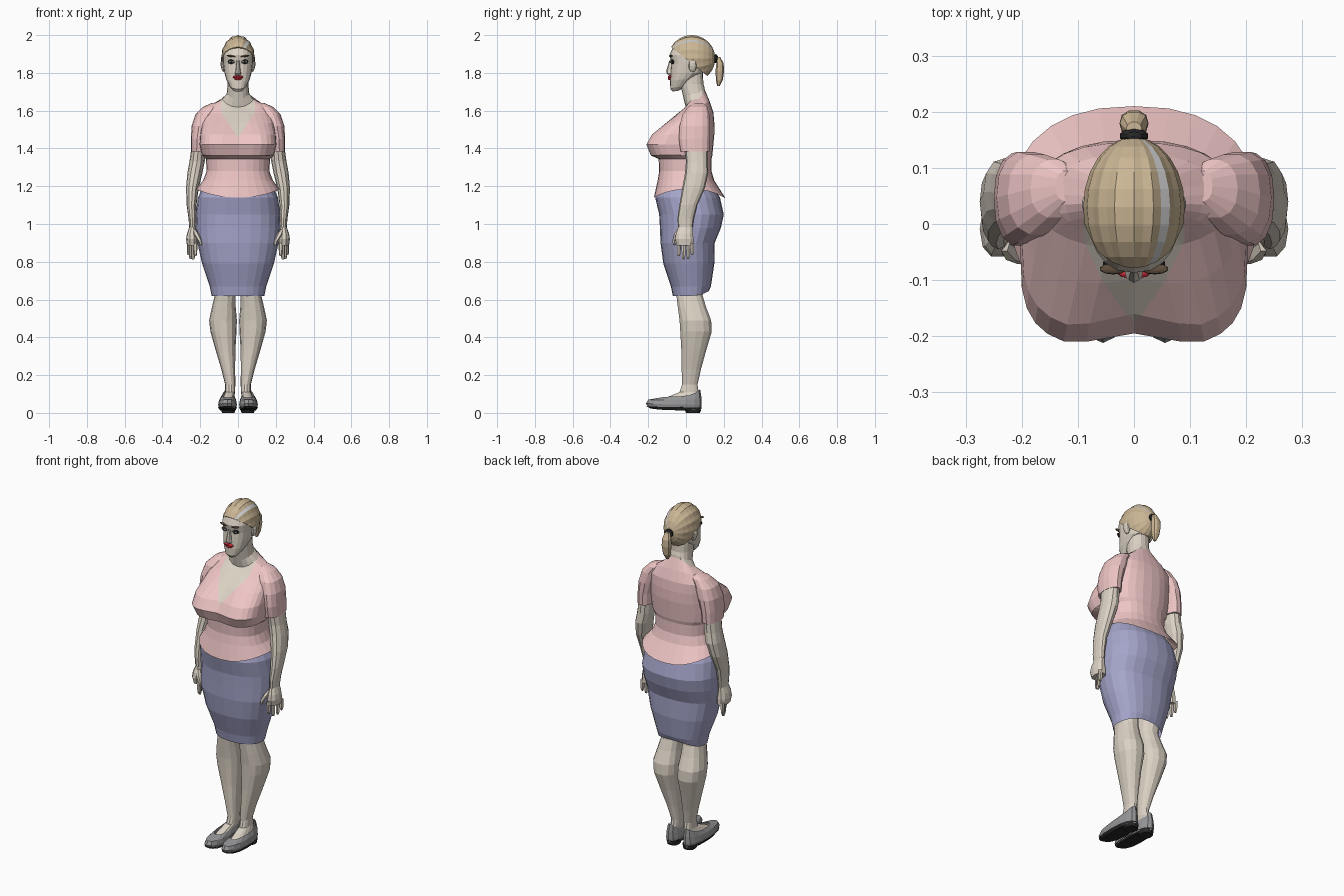
import bpy, bmesh
from math import sin, cos, pi, atan2
from mathutils import Vector, Matrix

COL = dict(skin=(.72, .65, .56, 1), pink=(.86, .56, .56, 1), blue=(.38, .38, .60, 1),
           hair=(.60, .47, .30, 1), black=(.02, .02, .02, 1), red=(.75, .03, .05, 1),
           white=(.9, .9, .9, 1), grey=(.55, .56, .58, 1), brow=(.12, .08, .05, 1),
           shoe=(.30, .30, .31, 1))
MATS = {}
for k, c in COL.items():
    MATS[k] = bpy.data.materials.new(k)
    MATS[k].diffuse_color = c


def finish(name, bm, mats, mirror=False):
    bmesh.ops.recalc_face_normals(bm, faces=bm.faces)
    me = bpy.data.meshes.new(name)
    bm.to_mesh(me)
    bm.free()
    for m in mats.split():
        me.materials.append(MATS[m])
    ob = bpy.data.objects.new(name, me)
    bpy.context.collection.objects.link(ob)
    if mirror:
        ob.modifiers.new("mirror", 'MIRROR').use_mirror_merge = False
    return ob


def sgnpow(v, p):
    return abs(v) ** p * (1 if v >= 0 else -1)


def loft_bm(rings, n, cap=(True, True)):
    """ring = x0, x1, y_front, y_back, z_side, z_front, z_back, front power, front dip"""
    bm = bmesh.new()
    loops = []
    for r in rings:
        x0, x1, yf, yb, zs, zf, zb, p, dip = tuple(r) + (r[4], r[4], .88, 0)[len(r) - 5:]
        cx, rx, cy, ry = (x0 + x1) / 2, (x1 - x0) / 2, (yf + yb) / 2, (yb - yf) / 2
        loop = []
        for k in range(n):
            c, s = cos(2 * pi * k / n), sin(2 * pi * k / n)
            q = p if s < 0 else .85
            dx = rx * sgnpow(c, q)
            y = cy + ry * sgnpow(s, q)
            if s < 0:
                y += dip * max(0, 1 - abs(dx) / (.6 * rx))
            z = zs + ((zf if s < 0 else zb) - zs) * s * s
            loop.append(bm.verts.new((cx + dx, y, z)))
        loops.append(loop)
    for a, b in zip(loops, loops[1:]):
        for k in range(n):
            bm.faces.new((a[k], a[(k + 1) % n], b[(k + 1) % n], b[k]))
    if cap[0]:
        bm.faces.new(loops[0])
    if cap[1]:
        bm.faces.new(loops[-1])
    return bm


def loft(name, rings, n, mat, mirror=False, cap=(True, True)):
    return finish(name, loft_bm(rings, n, cap), mat, mirror)


def sym(rows):
    return [(-r[0],) + tuple(r) for r in rows]


def ball(name, loc, size, mat, mirror=False, rot=0, u=10, v=6):
    bm = bmesh.new()
    m = Matrix.Translation(loc) @ Matrix.Rotation(rot, 4, 'Y') @ Matrix.Diagonal((*size, 1))
    bmesh.ops.create_uvsphere(bm, u_segments=u, v_segments=v, radius=1, matrix=m)
    return finish(name, bm, mat, mirror)


# torso shell, split along the neckline into blouse and bare chest
TORSO = sym([
    (.222, -.17, .21, 1.185, 1.14, 1.135),
    (.185, -.15, .15, 1.23),
    (.166, -.142, .135, 1.28),
    (.17, -.145, .135, 1.345),
    (.192, -.195, .14, 1.365, 1.362, 1.365, .62, .02),
    (.203, -.22, .145, 1.42, 1.42, 1.42, .58, .025),
    (.20, -.19, .15, 1.475, 1.475, 1.475, .62, .03),
    (.19, -.115, .15, 1.535, 1.535, 1.535, .75, .015),
    (.178, -.045, .145, 1.59, 1.585, 1.59),
    (.145, -.02, .125, 1.63, 1.605, 1.65),
    (.085, 0, .10, 1.66, 1.62, 1.71)])
for name, mat, want in (("blouse", 'pink', False), ("chest", 'skin', True)):
    bm = loft_bm(TORSO, 28, (False, False))
    for co, no in [((0, 0, 1.455), (1.5, 0, -1)), ((0, 0, 1.455), (-1.5, 0, -1)),
                   ((.09, 0, 0), (1, 0, 0)), ((-.09, 0, 0), (1, 0, 0))]:
        top = [f for f in bm.faces if f.calc_center_median().z > 1.4 and f.calc_center_median().y < .06]
        geom = list({e for f in top for e in [*f.verts, *f.edges]}) + top
        bmesh.ops.bisect_plane(bm, geom=geom, plane_co=co, plane_no=no)
    kill = []
    for f in bm.faces:
        c = f.calc_center_median()
        bare = c.y < .045 and abs(c.x) < .09 and c.z - 1.455 > 1.5 * abs(c.x)
        if bare != want:
            kill.append(f)
    bmesh.ops.delete(bm, geom=kill, context='FACES')
    finish(name, bm, mat)

# sleeves
loft("sleeve", [(.165, .25, -.03, .125, 1.385), (.16, .25, -.04, .128, 1.45),
                (.14, .245, -.035, .13, 1.52), (.12, .225, -.02, .125, 1.58),
                (.10, .185, .01, .115, 1.62), (.10, .14, .04, .095, 1.64)], 14, 'pink', True)
# skirt
loft("skirt", sym([(.14, -.07, .12, .62, .62, .645), (.15, -.08, .132, .67),
                   (.19, -.12, .15, .79), (.215, -.135, .152, .90), (.222, -.138, .185, .98),
                   (.224, -.142, .20, 1.05), (.212, -.163, .18, 1.14),
                   (.175, -.14, .13, 1.22)]), 24, 'blue', cap=(False, True))
# arms
loft("arm", [(.222, .258, -.042, .035, .98), (.222, .262, -.045, .042, 1.03),
             (.22, .272, -.035, .06, 1.10), (.208, .275, -.02, .10, 1.19),
             (.188, .268, -.005, .118, 1.27), (.176, .257, 0, .115, 1.33),
             (.172, .243, -.01, .115, 1.43)], 12, 'skin', True)
# hands
loft("palm", [(.215, .27, -.05, .042, .885), (.212, .275, -.06, .042, .92),
              (.218, .27, -.055, .038, .95), (.223, .258, -.042, .035, .985)], 10, 'skin', True)
for i, (x, y, z) in enumerate([(.226, -.038, .83), (.238, -.013, .812), (.25, .011, .815), (.26, .032, .835)]):
    loft("finger_%d" % (i + 1), [(x - .006, x + .006, y - .006, y + .006, z),
                                 (x - .01, x + .01, y - .01, y + .01, z + .015),
                                 (x - .011, x + .011, y - .012, y + .012, .9)], 6, 'skin', True)
loft("thumb", [(.19, .204, -.07, -.055, .89), (.19, .212, -.073, -.05, .91),
               (.205, .235, -.066, -.03, .945), (.222, .24, -.05, -.02, .97)], 6, 'skin', True)

# legs and feet
loft("leg", [(.02, .085, -.16, .065, .05), (.02, .08, -.12, .066, .08, .075, .09),
             (.016, .068, -.035, .068, .11), (.014, .068, -.022, .062, .15),
             (.015, .088, -.024, .08, .23), (.014, .118, -.026, .108, .33),
             (.008, .146, -.032, .138, .43), (.006, .153, -.036, .135, .49),
             (.012, .138, -.045, .108, .56), (.014, .124, -.052, .09, .62),
             (.012, .15, -.07, .10, .80)], 14, 'skin', True)
# shoes
loft("shoe", [(.008, .10, -.20, .08, .022, .03, .015), (.006, .105, -.212, .083, .045, .05, .04),
              (.010, .10, -.20, .082, .068, .07, .08), (.018, .088, -.13, .075, .088, .082, .125)],
     16, 'shoe', True, (True, False))
loft("sole", [(.012, .096, -.19, .078, .014, .024, .01), (.006, .105, -.21, .082, .03, .036, .028)],
     16, 'black', True)
loft("heel", [(.018, .085, 0, .074, 0), (.014, .09, -.01, .08, .025)], 12, 'black', True)

# neck and head
loft("neck", sym([(.088, 0, .10, 1.655, 1.61, 1.705), (.06, -.012, .098, 1.69, 1.66, 1.725),
                  (.055, -.03, .092, 1.74), (.055, -.03, .09, 1.80)]), 16, 'skin')
loft("head", sym([(.024, -.07, -.03, 1.705, 1.70, 1.71), (.042, -.083, .0, 1.725, 1.715, 1.745),
                  (.062, -.084, .05, 1.765, 1.755, 1.785), (.072, -.082, .09, 1.80),
                  (.079, -.078, .115, 1.85), (.081, -.087, .12, 1.895),
                  (.07, -.068, .11, 1.94), (.03, -.02, .07, 1.98)]), 20, 'skin')
loft("nose", sym([(.012, -.09, -.06, 1.787), (.018, -.102, -.06, 1.797), (.013, -.105, -.06, 1.81),
                  (.008, -.088, -.06, 1.865)]), 8, 'skin')
ball("eye_liner", (.035, -.071, 1.859), (.021, .012, .012), 'black', True)
ball("eye", (.035, -.074, 1.858), (.017, .012, .008), 'white', True)
ball("iris", (.035, -.083, 1.858), (.007, .005, .007), 'black', True)
ball("eyebrow", (.037, -.08, 1.889), (.025, .01, .005), 'brow', True, -.15)
ball("upper_lip", (.012, -.086, 1.78), (.018, .010, .007), 'red', True, .2)
ball("lower_lip", (0, -.085, 1.77), (.022, .011, .008), 'red')
ball("ear", (.08, .035, 1.838), (.012, .022, .034), 'skin', True, .15)

# hair cap: ridged strands running back to the tie, trimmed at the hairline
bm = bmesh.new()
turn = Matrix.Rotation(-pi / 2, 4, 'X')
bmesh.ops.create_uvsphere(bm, u_segments=32, v_segments=12, radius=1, matrix=turn)
for v in bm.verts:
    f = 1 + .018 * cos(16 * atan2(v.co.x, v.co.z))
    v.co = Vector((v.co.x * .089 * f, .03 + v.co.y * .125, 1.876 + v.co.z * .122 * f))
for f in bm.faces:
    c = f.calc_center_median()
    f.material_index = int(int((atan2(c.x, c.z - 1.876) + pi) / (pi / 16)) in (18, 9))
cut = bmesh.ops.bisect_plane(bm, geom=bm.verts[:] + bm.edges[:] + bm.faces[:],
                             plane_co=(0, -.08, 1.938), plane_no=(0, -.8, -1), clear_outer=True)
edges = [e for e in cut['geom_cut'] if isinstance(e, bmesh.types.BMEdge)]
bmesh.ops.edgeloop_fill(bm, edges=edges)
finish("hair", bm, 'hair grey')
# ponytail and tie
ball("hair_tie", (0, .157, 1.875), (.026, .014, .024), 'black')
loft("ponytail", sym([(.008, .165, .178, 1.73), (.02, .158, .195, 1.76), (.026, .155, .203, 1.81),
                      (.025, .16, .20, 1.85), (.014, .155, .182, 1.885)]), 10, 'hair')
